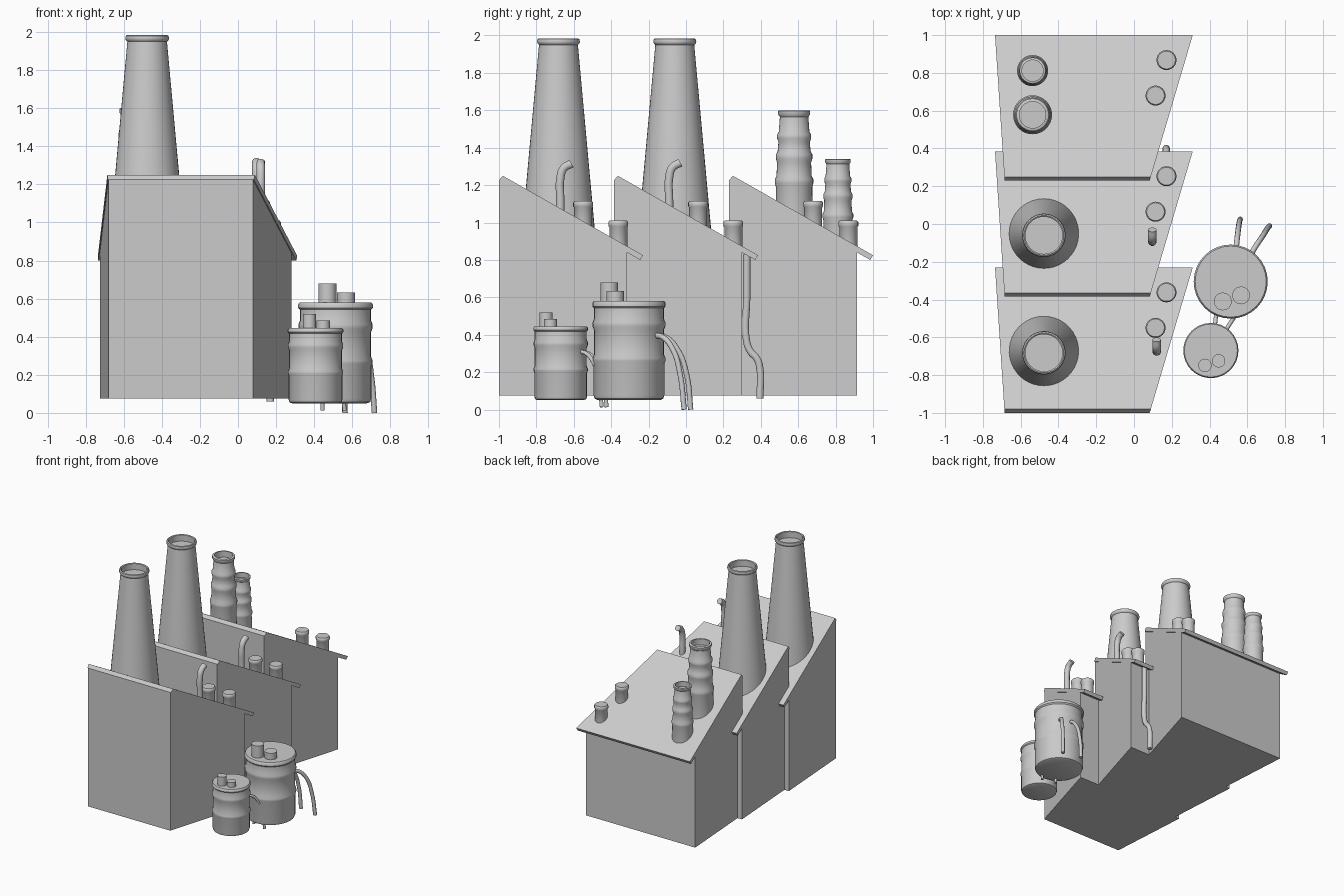
import bpy, bmesh, math
from mathutils import Vector

if "Cube" in bpy.data.objects:
    bpy.data.objects.remove(bpy.data.objects["Cube"])


def finish(name, bm, smooth=True):
    bmesh.ops.recalc_face_normals(bm, faces=bm.faces)
    me = bpy.data.meshes.new(name)
    bm.to_mesh(me)
    bm.free()
    ob = bpy.data.objects.new(name, me)
    bpy.context.collection.objects.link(ob)
    if smooth:
        bpy.ops.object.select_all(action='DESELECT')
        ob.select_set(True)
        bpy.context.view_layer.objects.active = ob
        bpy.ops.object.shade_smooth_by_angle(angle=math.radians(40))
    return ob


def lathe(name, x, y, profile, n=32):
    """Revolve (radius, z) points around a vertical axis; both ends capped."""
    bm = bmesh.new()
    rings = [[bm.verts.new((x + r * math.cos(2 * math.pi * i / n),
                            y + r * math.sin(2 * math.pi * i / n), z))
              for i in range(n)] for r, z in profile]
    for a, b in zip(rings, rings[1:]):
        for i in range(n):
            j = (i + 1) % n
            bm.faces.new((a[i], a[j], b[j], b[i]))
    bm.faces.new(rings[0])
    bm.faces.new(rings[-1])
    return finish(name, bm)


def prism(name, y0, outline, inset):
    """Side outline (depth, z) stretched across the bay's tapered plan."""
    bm = bmesh.new()
    left = [bm.verts.new((-0.685 - 0.066 * d + inset, y0 + d, z)) for d, z in outline]
    right = [bm.verts.new((0.083 + 0.296 * d - inset, y0 + d, z)) for d, z in outline]
    bm.faces.new(left)
    bm.faces.new(right)
    for i in range(len(outline)):
        j = (i + 1) % len(outline)
        bm.faces.new((left[i], left[j], right[j], right[i]))
    return finish(name, bm, False)


def tube(name, points, r):
    """Round pipe following a smooth path."""
    cu = bpy.data.curves.new(name, 'CURVE')
    cu.dimensions = '3D'
    cu.bevel_depth = r
    cu.bevel_resolution = 3
    cu.resolution_u = 6
    cu.use_fill_caps = True
    sp = cu.splines.new('BEZIER')
    sp.bezier_points.add(len(points) - 1)
    for bp, p in zip(sp.bezier_points, points):
        bp.co = p
        bp.handle_left_type = bp.handle_right_type = 'AUTO'
    ob = bpy.data.objects.new(name, cu)
    bpy.context.collection.objects.link(ob)
    return ob


# Three sawtooth bays with sloping roofs and a pair of roof vents each
for k in range(3):
    y0 = -1 + 0.615 * k
    prism(f"bay_wall_{k}", y0, [(0, 0.075), (0, 1.225), (0.685, 0.842), (0.685, 0.075)], 0.005)
    prism(f"bay_roof_{k}", y0, [(0, 1.225), (0.02, 1.25), (0.77, 0.825), (0.755, 0.80)], 0)
    for m, (x, d, top) in enumerate([(0.114, 0.45, 1.115), (0.172, 0.638, 1.01)]):
        lathe(f"roof_vent_{k}_{m}", x, y0 + d,
              [(0.048, top - 0.16), (0.048, top - 0.035), (0.053, top - 0.028),
               (0.053, top - 0.008), (0.047, top)], 24)

# Tall smokestacks with rolled rims
for k, y in enumerate((-0.682, -0.06)):
    lathe(f"smokestack_{k}", -0.477, y,
          [(0.202, 0.88), (0.104, 1.95), (0.112, 1.957), (0.115, 1.967),
           (0.112, 1.98), (0.105, 1.985), (0.098, 1.98), (0.098, 1.93)], 40)

# Ribbed vent stacks on the rear bay: (radius, distance below the top)
ribbed = [(0.10, -0.62), (0.097, -0.41), (0.103, -0.39), (0.103, -0.37), (0.094, -0.35),
          (0.091, -0.28), (0.097, -0.26), (0.097, -0.235), (0.088, -0.22), (0.084, -0.17),
          (0.091, -0.15), (0.091, -0.13), (0.082, -0.115), (0.076, -0.035), (0.086, -0.022),
          (0.086, -0.004), (0.080, 0), (0.070, 0), (0.070, -0.05)]
for k, (y, top, s) in enumerate([(0.578, 1.60, 1), (0.812, 1.34, 0.8)]):
    lathe(f"ribbed_stack_{k}", -0.537, y, [(r * s, top + z * s) for r, z in ribbed])

# Bent exhaust pipes on the first two roofs
for k, (x, y, top) in enumerate([(0.12, -0.672, 1.315), (0.097, -0.09, 1.32)]):
    tube(f"exhaust_pipe_{k}", [(x, y, 1.0), (x, y, 1.12), (x, y, top - 0.08),
                               (x, y + 0.018, top - 0.025), (x, y + 0.06, top)], 0.023)

# Drain pipe between the rear bays
tube("drain_pipe", [(0.165, 0.325, 0.83), (0.165, 0.325, 0.6), (0.165, 0.325, 0.36),
                    (0.167, 0.345, 0.31), (0.17, 0.38, 0.27), (0.17, 0.395, 0.22),
                    (0.17, 0.395, 0.06)], 0.02)

# Storage tanks: the small one is a scaled copy of the large one
tank = [(0.165, 0), (0.183, 0.008), (0.189, 0.025), (0.189, 0.195), (0.195, 0.21),
        (0.195, 0.225), (0.187, 0.245), (0.187, 0.375), (0.195, 0.395), (0.195, 0.415),
        (0.187, 0.435), (0.187, 0.492), (0.196, 0.502), (0.196, 0.52), (0.188, 0.53)]
hoses = [[(0.025, 0.14, 0.345), (0.03, 0.19, 0.34), (0.038, 0.26, 0.27),
          (0.045, 0.31, 0.13), (0.05, 0.33, -0.05)],
         [(0.10, 0.13, 0.345), (0.125, 0.175, 0.34), (0.165, 0.235, 0.27),
          (0.19, 0.275, 0.13), (0.205, 0.295, -0.05)]]
for size, x, y, s in [("large", 0.512, -0.305, 1), ("small", 0.407, -0.67, 0.745)]:
    c = Vector((x, y, 0.05))
    lathe(f"{size}_tank", x, y, [(r * s, 0.05 + z * s) for r, z in tank])
    for m, (dx, dy, h) in enumerate([(-0.042, -0.105, 0.63), (0.055, -0.073, 0.583)]):
        lathe(f"{size}_tank_cap_{m}", x + dx * s, y + dy * s,
              [(0.047 * s, 0.05 + 0.5 * s), (0.047 * s, 0.05 + h * s)], 24)
    for m, path in enumerate(hoses):
        tube(f"{size}_tank_hose_{m}", [c + Vector(p) * s for p in path], 0.0145 * s)
